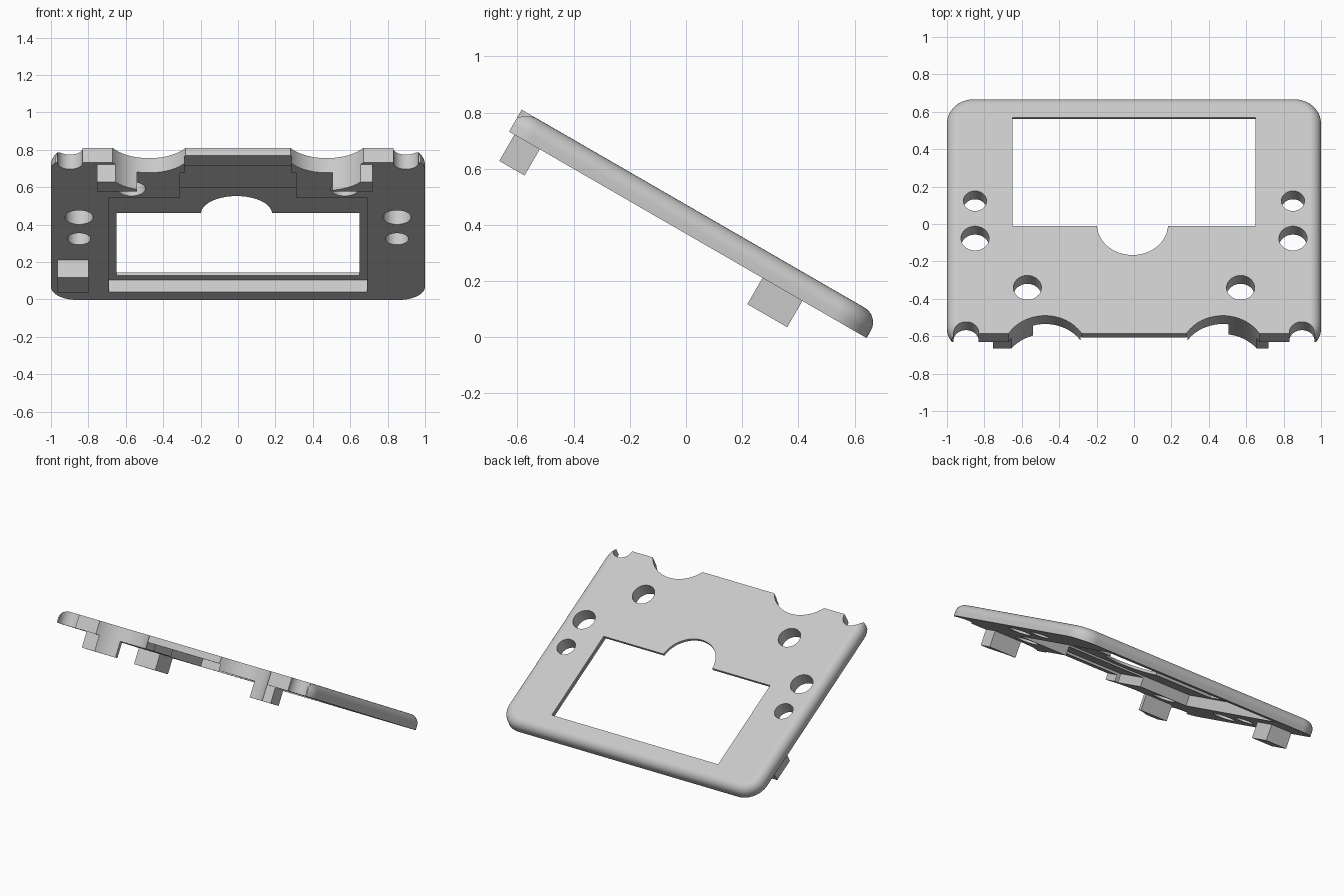
import bpy, bmesh
from math import pi, sin, cos, radians
from mathutils import Matrix, Vector

cube = bpy.data.objects.get("Cube")
if cube:
    bpy.data.objects.remove(cube, do_unlink=True)

grey = bpy.data.materials.new("light grey plastic")
grey.use_nodes = True
grey.diffuse_color = (0.58, 0.58, 0.58, 1)
grey.node_tree.nodes["Principled BSDF"].inputs["Base Color"].default_value = grey.diffuse_color

# Panel is modelled flat (front edge at y=0, top face at z=0), then tilted
LENGTH, THICK, CORNER, FILLET, EXTRA = 1.47, 0.09, 0.14, 0.06, 0.06
TILT = Matrix.Translation((0, -0.585, 0.81)) @ Matrix.Rotation(radians(-30), 4, 'X')


def finish(bm, name):
    bmesh.ops.recalc_face_normals(bm, faces=bm.faces)
    mesh = bpy.data.meshes.new(name)
    bm.to_mesh(mesh)
    bm.free()
    mesh.materials.append(grey)
    obj = bpy.data.objects.new(name, mesh)
    bpy.context.collection.objects.link(obj)
    return obj


def box(name, x0, x1, y0, y1, z0, z1):
    bm = bmesh.new()
    bmesh.ops.create_cube(bm, size=1)
    for v in bm.verts:
        v.co = Vector(((x0 + x1) / 2 + v.co.x * (x1 - x0),
                       (y0 + y1) / 2 + v.co.y * (y1 - y0),
                       (z0 + z1) / 2 + v.co.z * (z1 - z0)))
    return finish(bm, name)


def cylinder(name, x, y, r):
    bm = bmesh.new()
    bmesh.ops.create_cone(bm, cap_ends=True, segments=64, radius1=r, radius2=r, depth=1,
                          matrix=Matrix.Translation((x, y, 0)))
    return finish(bm, name)


def cut(obj, cutter):
    cutter.hide_render = True
    mod = obj.modifiers.new("cut", 'BOOLEAN')
    mod.operation, mod.solver, mod.object = 'DIFFERENCE', 'EXACT', cutter
    bpy.context.view_layer.objects.active = obj
    bpy.ops.object.modifier_apply(modifier=mod.name)
    bpy.data.objects.remove(cutter, do_unlink=True)


def outline(bm, inset, z, steps=12):
    """Rounded rectangle ring, drawn in by inset."""
    r = CORNER - inset
    cx, y0, y1 = 1 - CORNER, CORNER - EXTRA, LENGTH - CORNER
    ring = []
    for q, (x, y) in enumerate(((cx, y1), (-cx, y1), (-cx, y0), (cx, y0))):
        for i in range(steps + 1):
            a = (q + i / steps) * pi / 2
            ring.append(bm.verts.new((x + r * cos(a), y + r * sin(a), z)))
    return ring


# Panel with a rounded upper rim
bm = bmesh.new()
rings = [outline(bm, 0, -THICK)]
for i in range(9):
    a = i / 8 * pi / 2
    rings.append(outline(bm, FILLET * (1 - cos(a)), FILLET * (sin(a) - 1)))
for low, high in zip(rings, rings[1:]):
    for i in range(len(low)):
        j = (i + 1) % len(low)
        bm.faces.new((low[i], low[j], high[j], high[i]))
bm.faces.new(rings[0][::-1])
bm.faces.new(rings[-1])
panel = finish(bm, "panel")

# Straight front edge
cut(panel, box("front_trim", -2, 2, -1, 0, -1, 1))

# Stepped pockets underneath, then the screen window and its round bay
cut(panel, box("screen_pocket", -0.69, 0.69, 0.374, 1.384, -0.5, -0.018))
cut(panel, box("middle_pocket", -0.31, 0.31, 0.115, 0.38, -0.5, -0.03))
cut(panel, box("front_pocket", -0.285, 0.285, -0.1, 0.13, -0.5, -0.046))
cut(panel, box("window", -0.65, 0.65, 0.664, 1.334, -0.5, 0.5))
cut(panel, cylinder("window_bay", -0.008, 0.674, 0.19))

# Mirrored holes and front notches
for side in (-1, 1):
    for x, y, r in ((0.85, 0.818, 0.062), (0.85, 0.587, 0.075), (0.57, 0.283, 0.075),
                    (0.898, 0.004, 0.068), (0.475, -0.118, 0.228)):
        cut(panel, cylinder("hole", side * x, y, r))

# Feet under the panel; the front pair follow the big notches
right_foot = box("right_front_foot", -0.755, -0.54, 0.022, 0.126, -0.198, -0.085)
left_foot = box("left_front_foot", 0.505, 0.72, 0.022, 0.126, -0.198, -0.085)
for foot, side in ((right_foot, -1), (left_foot, 1)):
    cut(foot, cylinder("notch", side * 0.475, -0.118, 0.228))
back_foot = box("right_back_foot", -0.965, -0.80, 1.042, 1.206, -0.198, -0.085)

# Tilt everything and shade
for obj in (panel, right_foot, left_foot, back_foot):
    obj.data.transform(TILT)
    bpy.ops.object.select_all(action='DESELECT')
    obj.select_set(True)
    bpy.context.view_layer.objects.active = obj
    bpy.ops.object.shade_smooth_by_angle(angle=radians(30))
    normals = obj.modifiers.new("flat_faces", 'WEIGHTED_NORMAL')
    normals.keep_sharp = True
